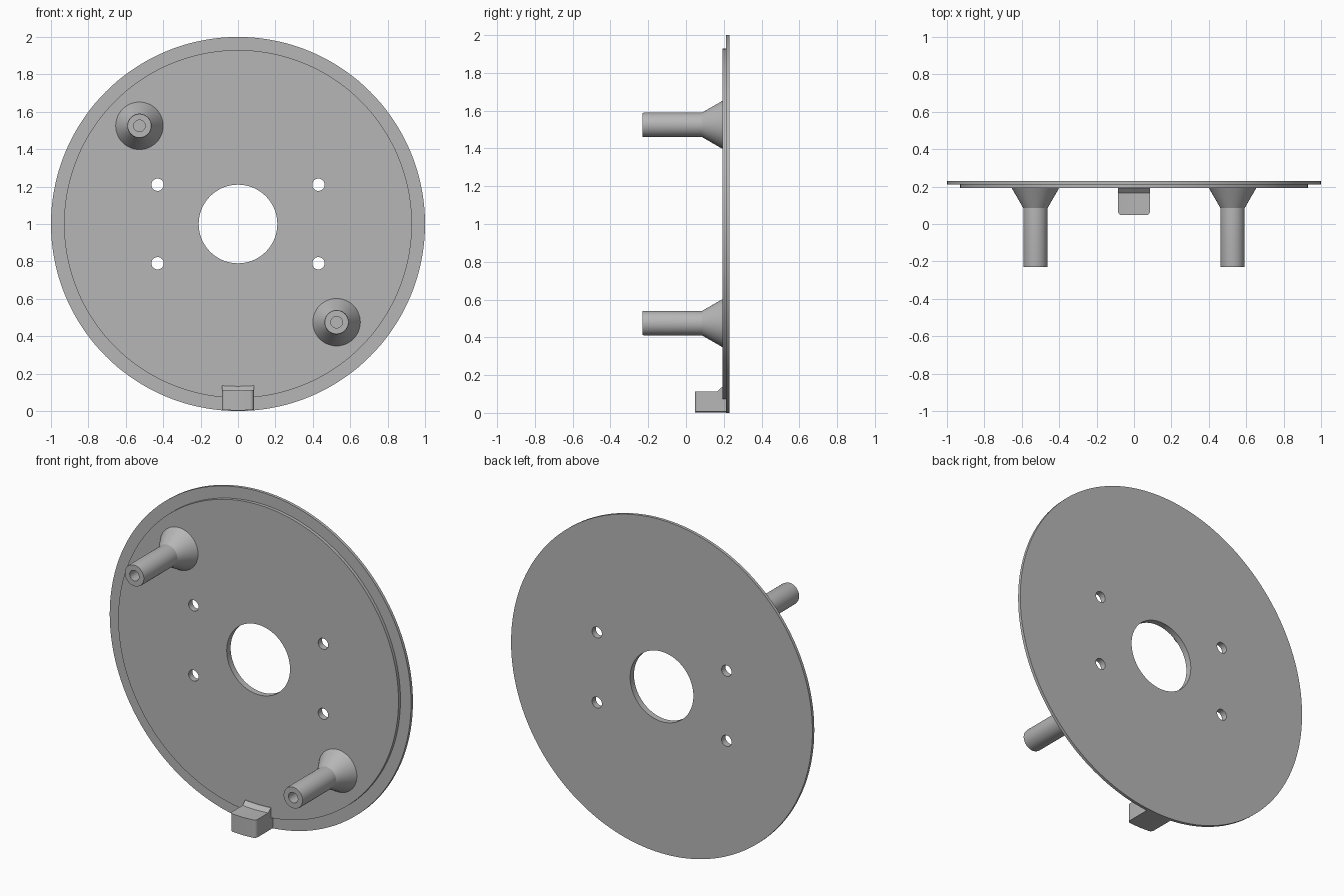
import bpy, bmesh, math
from mathutils import Vector

cube = bpy.data.objects.get("Cube")
if cube:
    bpy.data.objects.remove(cube, do_unlink=True)

grey = bpy.data.materials.new("plain grey")
grey.use_nodes = True
grey.diffuse_color = (0.47, 0.47, 0.47, 1)
grey.node_tree.nodes["Principled BSDF"].inputs["Base Color"].default_value = grey.diffuse_color


def finish(bm, name):
    """Turn a bmesh into a grey object in the scene."""
    bmesh.ops.remove_doubles(bm, verts=bm.verts, dist=1e-5)
    bmesh.ops.recalc_face_normals(bm, faces=bm.faces)
    mesh = bpy.data.meshes.new(name)
    bm.to_mesh(mesh)
    bm.free()
    mesh.materials.append(grey)
    obj = bpy.data.objects.new(name, mesh)
    bpy.context.collection.objects.link(obj)
    return obj


def lathe(name, profile, x, z, steps, closed=False):
    """Spin (radius, y) points about an axis parallel to y."""
    bm = bmesh.new()
    verts = [bm.verts.new((x + r, y, z)) for r, y in profile]
    edges = [bm.edges.new(pair) for pair in zip(verts, verts[1:])]
    if closed:
        edges.append(bm.edges.new((verts[-1], verts[0])))
    bmesh.ops.spin(bm, geom=verts + edges, cent=Vector((x, 0, z)), axis=(0, 1, 0),
                   angle=math.tau, steps=steps, use_duplicate=False)
    return finish(bm, name)


def smooth(obj):
    bpy.ops.object.select_all(action="DESELECT")
    obj.select_set(True)
    bpy.context.view_layer.objects.active = obj
    bpy.ops.object.shade_smooth_by_angle(angle=math.radians(25))


FRONT, STEP, BACK = 0.193, 0.212, 0.23

# Stepped round plate with a central opening
plate = lathe("round_plate", [(0.21, FRONT), (0.93, FRONT), (0.93, STEP),
                              (1, STEP), (1, BACK), (0.21, BACK)], 0, 1, 144, True)

# Four screw holes through the plate
for sx in (-1, 1):
    for sz in (-1, 1):
        cutter = lathe("hole_cutter", [(0, 0.1), (0.033, 0.1), (0.033, 0.3), (0, 0.3)],
                       sx * 0.43, 1 + sz * 0.21, 32)
        cutter.hide_render = True
        cut = plate.modifiers.new("screw_hole", "BOOLEAN")
        cut.operation, cut.solver, cut.object = "DIFFERENCE", "EXACT", cutter
        bpy.context.view_layer.objects.active = plate
        bpy.ops.object.modifier_apply(modifier=cut.name)
        bpy.data.objects.remove(cutter, do_unlink=True)
smooth(plate)

# Two flared posts, each with a blind hole in its tip
post_profile = [(0.127, FRONT + 0.005), (0.127, FRONT), (0.065, 0.085), (0.065, -0.22),
                (0.063, -0.23), (0.031, -0.23), (0.031, -0.08), (0, -0.08)]
for side, name in ((-1, "upper_right_post"), (1, "lower_left_post")):
    smooth(lathe(name, post_profile, side * 0.527, 1 - side * 0.525, 48))

# Locating key at the bottom rim, curved with the plate, front corners rounded
HALF, ROUND = 0.085, 0.02
right = [(HALF - ROUND + ROUND * math.sin(a), 0.047 + ROUND * (1 - math.cos(a)))
         for a in (i * math.pi / 12 for i in range(7))]
outline = [(-x, y) for x, y in reversed(right)] + [(0, right[0][1])] + right
bm = bmesh.new()
rings = []
for x, y in outline:
    side_profile = [(y, 0.997), (y, 0.89), (0.165, 0.89), (FRONT - 0.003, 0.868),
                    (STEP, 0.868), (STEP + 0.005, 0.997)]
    rings.append([bm.verts.new((x, py, 1 - math.sqrt(r * r - x * x)))
                  for py, r in side_profile])
for a, b in zip(rings, rings[1:]):
    for i in range(len(a)):
        j = (i + 1) % len(a)
        bm.faces.new((a[i], a[j], b[j], b[i]))
bm.faces.new(rings[0])
bm.faces.new(rings[-1])
smooth(finish(bm, "locating_key"))
